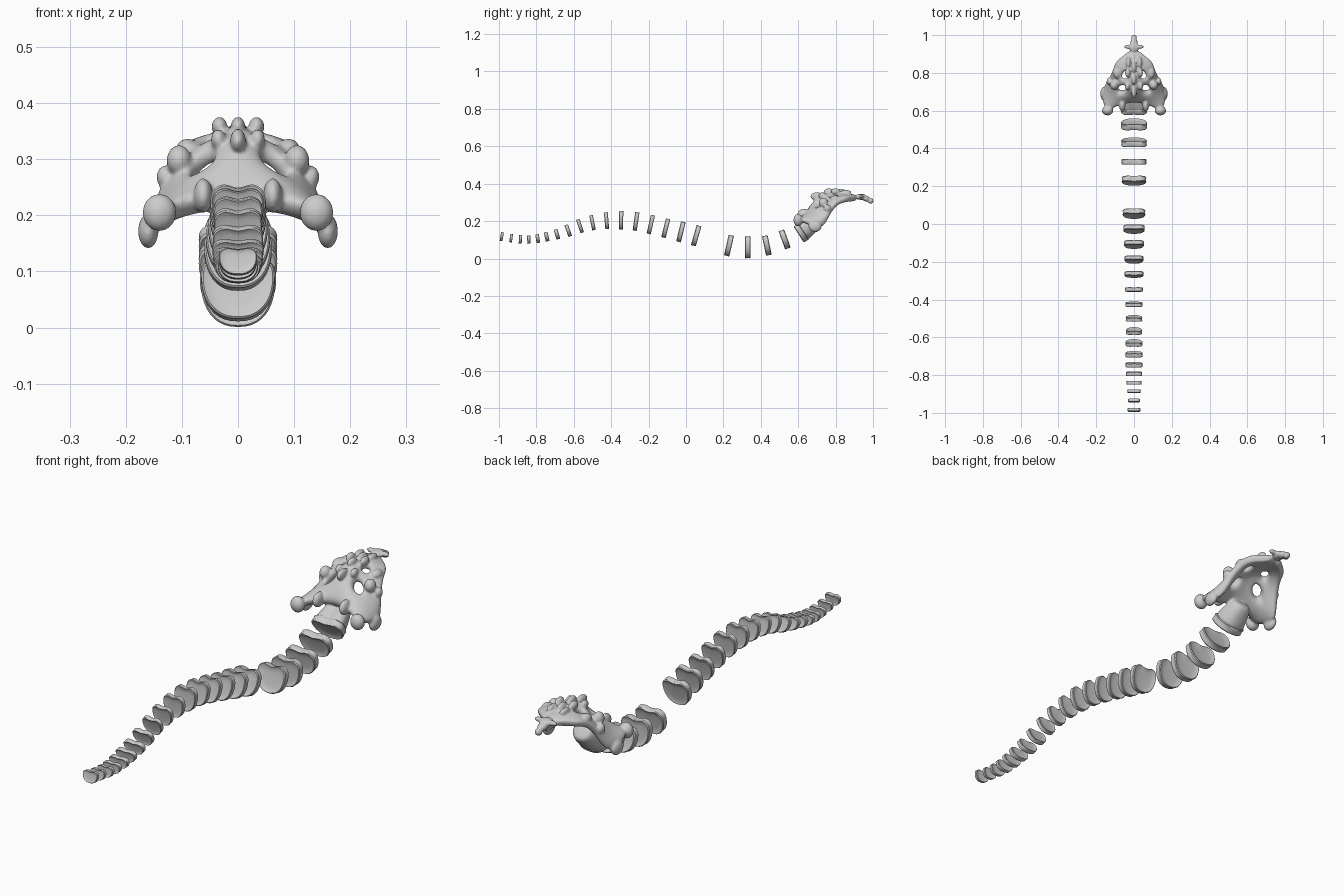
import bpy, bmesh, math
from mathutils import Vector, Matrix

if "Cube" in bpy.data.objects:
    bpy.data.objects.remove(bpy.data.objects["Cube"])


def finish(bm, name, angle=40):
    bmesh.ops.recalc_face_normals(bm, faces=bm.faces[:])
    me = bpy.data.meshes.new(name)
    bm.to_mesh(me)
    bm.free()
    ob = bpy.data.objects.new(name, me)
    bpy.context.collection.objects.link(ob)
    bpy.ops.object.select_all(action='DESELECT')
    ob.select_set(True)
    bpy.context.view_layer.objects.active = ob
    bpy.ops.object.shade_smooth_by_angle(angle=math.radians(angle))
    return ob


def outline(w, h, n=40):
    """Kidney outline: rounded belly below, flatter notched back above."""
    pts = []
    for i in range(n):
        a = 2 * math.pi * i / n
        c, s = math.cos(a), math.sin(a)
        x = w * math.copysign(abs(c) ** 0.85, c)
        if s < 0:
            z = 0.3 * h - 1.3 * h * abs(s) ** 0.95
        else:
            z = 0.3 * h + 0.76 * h * s ** 0.7 - 0.22 * h * s * math.exp(-(x / (0.42 * w)) ** 2)
        pts.append((x, z))
    return pts


def loft_kidney(bm, y, z, w, h, phi, rings):
    """Stack scaled kidney rings along the spine direction; rings = (scale, offset)."""
    n = Vector((0, math.cos(phi), math.sin(phi)))
    u = Vector((0, -math.sin(phi), math.cos(phi)))
    base = outline(w, h)
    loops = []
    for s, d in rings:
        loops.append([bm.verts.new(Vector((px * s, y, z)) + u * (pz * s) + n * d)
                      for px, pz in base])
    for A, B in zip(loops, loops[1:]):
        for i in range(len(A)):
            j = (i + 1) % len(A)
            bm.faces.new((A[i], A[j], B[j], B[i]))
    for L, d in ((loops[0], rings[0][1]), (loops[-1], rings[-1][1])):
        c = bm.verts.new(Vector((0, y, z)) + n * d)
        for i in range(len(L)):
            bm.faces.new((L[i], L[(i + 1) % len(L)], c))


# Spinal discs: y, bottom z, top z, half width
discs = [
    (-.985, .093, .142, .034), (-.935, .086, .132, .033), (-.885, .08, .126, .036),
    (-.84, .079, .125, .040), (-.793, .083, .131, .043), (-.745, .091, .143, .045),
    (-.69, .102, .158, .046), (-.63, .116, .184, .045), (-.567, .135, .214, .043),
    (-.5, .15, .235, .044), (-.425, .157, .25, .046), (-.347, .155, .257, .049),
    (-.267, .148, .251, .050), (-.188, .13, .236, .050), (-.108, .11, .216, .053),
    (-.027, .087, .2, .057), (.055, .066, .181, .060), (.23, .012, .128, .065),
    (.33, .001, .122, .066), (.432, .016, .126, .068), (.527, .05, .156, .070),
    (.615, .085, .19, .070)]
for i, (y, z0, z1, w) in enumerate(discs):
    a, b = discs[max(i - 1, 0)], discs[min(i + 1, len(discs) - 1)]
    phi = math.atan2((b[1] + b[2] - a[1] - a[2]) / 2, b[0] - a[0])
    if i == len(discs) - 1:
        phi = math.radians(33)
    t = 0.45 * w
    rings = [(.55, -.3 * t), (.8, -.36 * t), (.95, -.5 * t), (1, -.38 * t), (.98, 0),
             (1, .38 * t), (.95, .5 * t), (.8, .36 * t), (.55, .3 * t)]
    bm = bmesh.new()
    loft_kidney(bm, y, (z0 + z1) / 2, w, (z1 - z0) / 2, phi, rings)
    finish(bm, f"spinal_disc_{i + 1:02d}")

# Sacrum plate: per row, centre (y, z), edge (x, y, z), thickness
rows = [
    (.635, .235, .150, .580, .222, .050), (.655, .275, .178, .635, .205, .055),
    (.685, .315, .180, .700, .185, .055), (.725, .348, .155, .745, .225, .045),
    (.765, .358, .138, .775, .275, .040), (.810, .358, .118, .815, .318, .036),
    (.850, .352, .105, .862, .328, .034), (.885, .345, .062, .890, .333, .032),
    (.915, .340, .035, .915, .332, .030)]
cols = [-1, -.75, -.5, -.25, 0, .25, .5, .75, 1]
holes = {(r, c) for r in (2, 4) for c in (2, 5)}
bm = bmesh.new()
top, bot = [], []
for r, (yc, zc, xe, ye, ze, th) in enumerate(rows):
    a, b = rows[max(r - 1, 0)], rows[min(r + 1, len(rows) - 1)]
    slope = math.atan2(b[1] - a[1], b[0] - a[0]) * .7
    down = Vector((0, math.sin(slope), -math.cos(slope)))
    tr, br = [], []
    for s in cols:
        k = abs(s) ** 1.7
        p = Vector((xe * s, yc + (ye - yc) * k, zc + (ze - zc) * k))
        d = (down + Vector((-.5 * s * k, 0, 0))).normalized()
        tr.append(bm.verts.new(p))
        br.append(bm.verts.new(p + d * th))
    top.append(tr)
    bot.append(br)
for r in range(len(rows) - 1):
    for c in range(len(cols) - 1):
        if (r, c) not in holes:
            bm.faces.new((top[r][c], top[r][c + 1], top[r + 1][c + 1], top[r + 1][c]))
            bm.faces.new((bot[r][c], bot[r + 1][c], bot[r + 1][c + 1], bot[r][c + 1]))
# Close the rim and the openings
pair = {t: b for tr, br in zip(top, bot) for t, b in zip(tr, br)}
for e in [e for e in bm.edges if e.is_boundary and e.verts[0] in pair]:
    v, w = e.verts
    bm.faces.new((v, w, pair[w], pair[v]))

# Sacral body behind the last disc
loft_kidney(bm, .615, .137, .066, .052, math.radians(35),
            [(.95, .005), (.97, .02), (.88, .05), (.75, .085), (.6, .11)])

# Bony bumps and tail bones: x, y, z, radii x y z
bumps = [
    (0, .70, .332, .014, .035, .022), (0, .765, .358, .013, .028, .017),
    (0, .83, .355, .013, .03, .017), (.033, .80, .358, .014, .025, .017),
    (.035, .73, .335, .013, .022, .018), (.03, .855, .352, .013, .03, .014),
    (.062, .63, .235, .017, .035, .03), (.105, .735, .298, .022, .025, .026),
    (.09, .80, .318, .02, .03, .018), (.13, .755, .268, .015, .02, .02),
    (.14, .60, .205, .03, .025, .032), (.16, .69, .172, .018, .035, .03),
    (0, .935, .33, .026, .03, .016), (.03, .938, .334, .022, .011, .01),
    (0, .963, .32, .019, .02, .015), (0, .987, .308, .015, .016, .015)]
for x, y, z, rx, ry, rz in bumps:
    for sx in ((1, -1) if x else (1,)):
        m = Matrix.Translation((x * sx, y, z)) @ Matrix.Diagonal((rx, ry, rz, 1))
        bmesh.ops.create_uvsphere(bm, u_segments=14, v_segments=9, radius=1.05, matrix=m)
sacrum = finish(bm, "sacrum", 80)

# Fuse everything into one smooth bone
sub = sacrum.modifiers.new("round", 'SUBSURF')
sub.levels = sub.render_levels = 2
fuse = sacrum.modifiers.new("fuse", 'REMESH')
fuse.mode = 'VOXEL'
fuse.voxel_size = 0.0045
fuse.use_smooth_shade = True
soft = sacrum.modifiers.new("soften", 'SMOOTH')
soft.factor = 0.5
soft.iterations = 4
